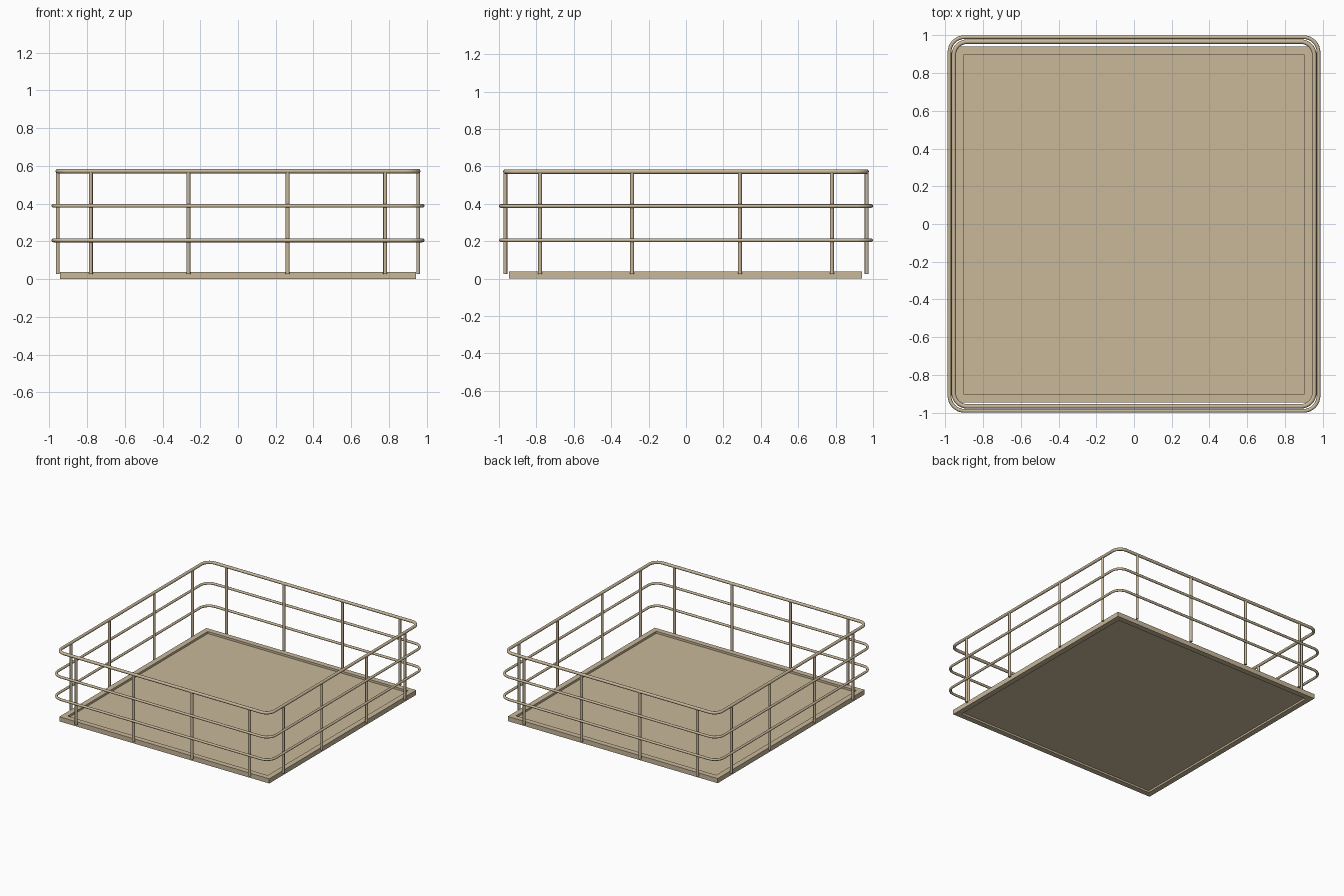
import bpy
import bmesh
import math

cube = bpy.data.objects.get("Cube")
if cube:
    bpy.data.objects.remove(cube, do_unlink=True)

tan = bpy.data.materials.new("tan_paint")
tan.use_nodes = True
colour = (0.578, 0.479, 0.323, 1)
tan.diffuse_color = colour
tan.node_tree.nodes["Principled BSDF"].inputs["Base Color"].default_value = colour


def add_object(name, bm, smooth=False):
    mesh = bpy.data.meshes.new(name)
    bmesh.ops.recalc_face_normals(bm, faces=bm.faces)
    bm.to_mesh(mesh)
    bm.free()
    mesh.materials.append(tan)
    obj = bpy.data.objects.new(name, mesh)
    bpy.context.collection.objects.link(obj)
    if smooth:
        bpy.ops.object.select_all(action="DESELECT")
        obj.select_set(True)
        bpy.context.view_layer.objects.active = obj
        bpy.ops.object.shade_smooth_by_angle(angle=math.radians(40))
    return obj


def rail(name, half_x, half_y, z, radius, corner, sides=12, steps=8):
    """Round tube swept around a rectangle with rounded corners."""
    bm = bmesh.new()
    rings = []
    for quarter, (sx, sy) in enumerate([(1, 1), (-1, 1), (-1, -1), (1, -1)]):
        cx, cy = sx * (half_x - corner), sy * (half_y - corner)
        for i in range(steps + 1):
            a = (quarter + i / steps) * math.pi / 2
            ring = []
            for j in range(sides):
                t = 2 * math.pi * j / sides
                r = corner + radius * math.cos(t)
                ring.append(bm.verts.new((cx + r * math.cos(a), cy + r * math.sin(a),
                                          z + radius * math.sin(t))))
            rings.append(ring)
    for k, ring in enumerate(rings):
        following = rings[(k + 1) % len(rings)]
        for j in range(sides):
            n = (j + 1) % sides
            bm.faces.new((ring[j], following[j], following[n], ring[n]))
    return add_object(name, bm, True)


def post(name, x, y, bottom=0.026, top=0.572, radius=0.0105):
    bm = bmesh.new()
    bmesh.ops.create_cone(bm, cap_ends=True, segments=12, radius1=radius,
                          radius2=radius, depth=top - bottom)
    bmesh.ops.translate(bm, verts=bm.verts, vec=(x, y, (bottom + top) / 2))
    return add_object(name, bm, True)


# Base frame: square ring with an open middle
OUTER, INNER, HEIGHT, SHIFT = 0.944, 0.9, 0.038, -0.003
bm = bmesh.new()
corners = [(1, 1), (-1, 1), (-1, -1), (1, -1)]
loops = [[bm.verts.new((sx * h, sy * h + SHIFT, z)) for sx, sy in corners]
         for h, z in ((OUTER, 0), (OUTER, HEIGHT), (INNER, HEIGHT), (INNER, 0))]
for k in range(4):
    a, b = loops[k], loops[(k + 1) % 4]
    for i in range(4):
        n = (i + 1) % 4
        bm.faces.new((a[i], a[n], b[n], b[i]))
add_object("base_frame", bm)

# Floor panel recessed inside the frame, above and below
bm = bmesh.new()
bmesh.ops.create_cube(bm, size=1)
bmesh.ops.scale(bm, verts=bm.verts, vec=(2 * INNER, 2 * INNER, 0.006))
bmesh.ops.translate(bm, verts=bm.verts, vec=(0, SHIFT, 0.018))
add_object("floor_panel", bm)

# Upright posts, four on each side, standing just outside the frame
POST_X, POST_Y = 0.955, 0.966
for sign, front_back, left_right in ((-1, "front", "right"), (1, "back", "left")):
    for i, x in enumerate((-0.78, -0.263, 0.263, 0.78)):
        post(f"{front_back}_post_{i + 1}", x, sign * POST_Y)
    for i, y in enumerate((-0.78, -0.288, 0.288, 0.78)):
        post(f"{left_right}_post_{i + 1}", sign * POST_X, y)

# Handrail on top of the posts, two thinner rails around their outside
rail("top_rail", POST_X, POST_Y, 0.572, 0.0118, 0.07)
rail("middle_rail", 0.978, 0.99, 0.388, 0.0098, 0.08)
rail("lower_rail", 0.978, 0.99, 0.205, 0.0098, 0.08)
